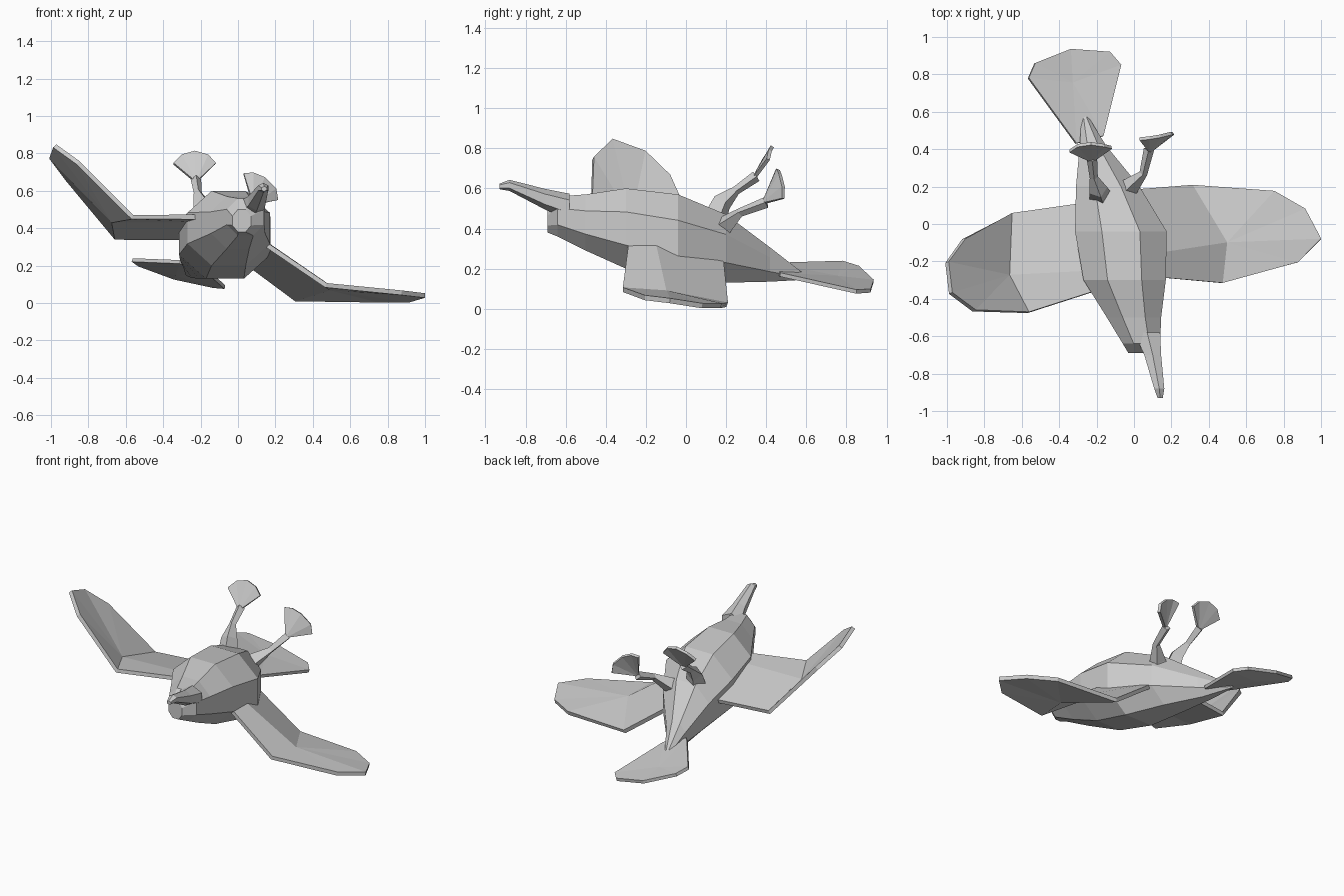
import bpy
import bmesh
from math import sin, cos, pi
from mathutils import Vector

default_cube = bpy.data.objects.get("Cube")
if default_cube:
    bpy.data.objects.remove(default_cube, do_unlink=True)

# One plain grey for the whole bird
grey = bpy.data.materials.new("light_grey")
grey.use_nodes = True
grey.diffuse_color = (.6, .6, .6, 1)
grey.node_tree.nodes["Principled BSDF"].inputs["Base Color"].default_value = grey.diffuse_color


def make_object(name, points, faces, thickness=0):
    """Create a flat shaded mesh, optionally thickened into a plate."""
    mesh = bpy.data.meshes.new(name)
    mesh.from_pydata(points, [], faces)
    bm = bmesh.new()
    bm.from_mesh(mesh)
    bmesh.ops.recalc_face_normals(bm, faces=bm.faces)
    bm.to_mesh(mesh)
    bm.free()
    mesh.materials.append(grey)
    obj = bpy.data.objects.new(name, mesh)
    bpy.context.collection.objects.link(obj)
    if thickness:
        solid = obj.modifiers.new("plate_thickness", "SOLIDIFY")
        solid.thickness = thickness
        solid.offset = 0
    return obj


def loft(name, rings):
    """Join rings of equal point count into a closed tube."""
    count = len(rings[0])
    points = [point for ring in rings for point in ring]
    faces = [list(range(count)), list(range(len(points) - count, len(points)))]
    for row in range(len(rings) - 1):
        for side in range(count):
            a = row * count + side
            b = row * count + (side + 1) % count
            faces.append((a, b, b + count, a + count))
    return make_object(name, points, faces)


def fan(name, pivot, outline, thickness, closed=False):
    """Triangles spreading from a pivot to an outline."""
    last = len(outline)
    faces = [(0, i, i + 1) for i in range(1, last)]
    if closed:
        faces.append((0, last, 1))
    return make_object(name, [pivot] + outline, faces, thickness)


def wing(name, root, fold, tips):
    """Root and fold run back, middle, front; tips run back to front."""
    points = root + fold + tips
    back, middle, front = 3, 4, 5
    rim = [back] + list(range(6, len(points))) + [front]
    faces = [(0, 1, middle, back), (1, 2, front, middle)]
    faces += [(middle, a, b) for a, b in zip(rim, rim[1:])]
    return make_object(name, points, faces, .025)


def leg(name, path, radii):
    """Four sided tapering limb along a path."""
    path = [Vector(p) for p in path]
    rings = []
    for i, (centre, radius) in enumerate(zip(path, radii)):
        along = path[min(i + 1, len(path) - 1)] - path[max(i - 1, 0)]
        side = along.cross(Vector((0, 0, 1))).normalized()
        up = side.cross(along).normalized()
        rings.append([centre + (side * cos(k * pi / 2) + up * sin(k * pi / 2)) * radius
                      for k in range(4)])
    return loft(name, rings)


def section(x, y, z, half_width, half_height, sides=8):
    """Upright body ring with flat top and sides."""
    grow = 1 / cos(pi / sides)
    return [(x + half_width * grow * cos((k + .5) * 2 * pi / sides), y,
             z + half_height * grow * sin((k + .5) * 2 * pi / sides))
            for k in range(sides)]


# Body and head, from the crown back to the tail root
loft("body", [
    section(.02, -.69, .44, .05, .06),
    section(.04, -.64, .46, .1, .1),
    section(.0, -.5, .43, .145, .14),
    section(-.05, -.3, .4, .22, .2),
    section(-.07, -.04, .35, .245, .22),
    section(-.14, .2, .3, .17, .17),
    section(-.22, .42, .22, .07, .085),
    section(-.27, .6, .155, .01, .01),
])

# Beak
loft("beak", [
    section(.07, -.58, .51, .07, .055, 6),
    section(.1, -.7, .545, .045, .045, 6),
    section(.135, -.88, .615, .027, .024, 6),
    section(.14, -.93, .61, .014, .012, 6),
])

# Wings, one lifted and one lowered by the roll of the body
wing("raised_wing",
     root=[(-.2, .12, .35), (-.2, -.25, .445), (-.15, -.34, .46)],
     fold=[(-.655, .056, .35), (-.67, -.275, .44), (-.565, -.473, .46)],
     tips=[(-.91, -.08, .66), (-1, -.205, .78), (-.98, -.37, .84), (-.855, -.463, .75)])
wing("lowered_wing",
     root=[(.0, .18, .25), (.1, -.16, .35), (.08, -.28, .36)],
     fold=[(.31, .205, .02), (.495, -.1, .08), (.47, -.315, .095)],
     tips=[(.75, .175, .015), (.915, .08, .015), (1, -.08, .04), (.875, -.205, .055)])

# Tail fan
fan("tail_fan", (-.33, .755, .155), [
    (-.31, .43, .22), (-.565, .78, .23), (-.53, .86, .205), (-.34, .935, .135),
    (-.13, .92, .09), (-.07, .85, .085), (-.165, .47, .17)], .02, closed=True)

# Legs
leg("raised_side_leg", [(-.18, .15, .46), (-.19, .18, .53), (-.215, .25, .59), (-.225, .35, .66)],
    [.06, .05, .022, .028])
leg("lowered_side_leg", [(-.06, .17, .38), (-.02, .2, .42), (.05, .27, .48), (.08, .4, .53)],
    [.06, .05, .022, .028])

# Webbed feet
fan("raised_side_foot", (-.225, .335, .645), [
    (-.345, .39, .745), (-.3, .42, .79), (-.23, .43, .81),
    (-.16, .42, .79), (-.12, .41, .745)], .018)
fan("lowered_side_foot", (.08, .385, .525), [
    (.03, .455, .69), (.08, .46, .695), (.14, .47, .67),
    (.2, .485, .61), (.21, .485, .55)], .018)
